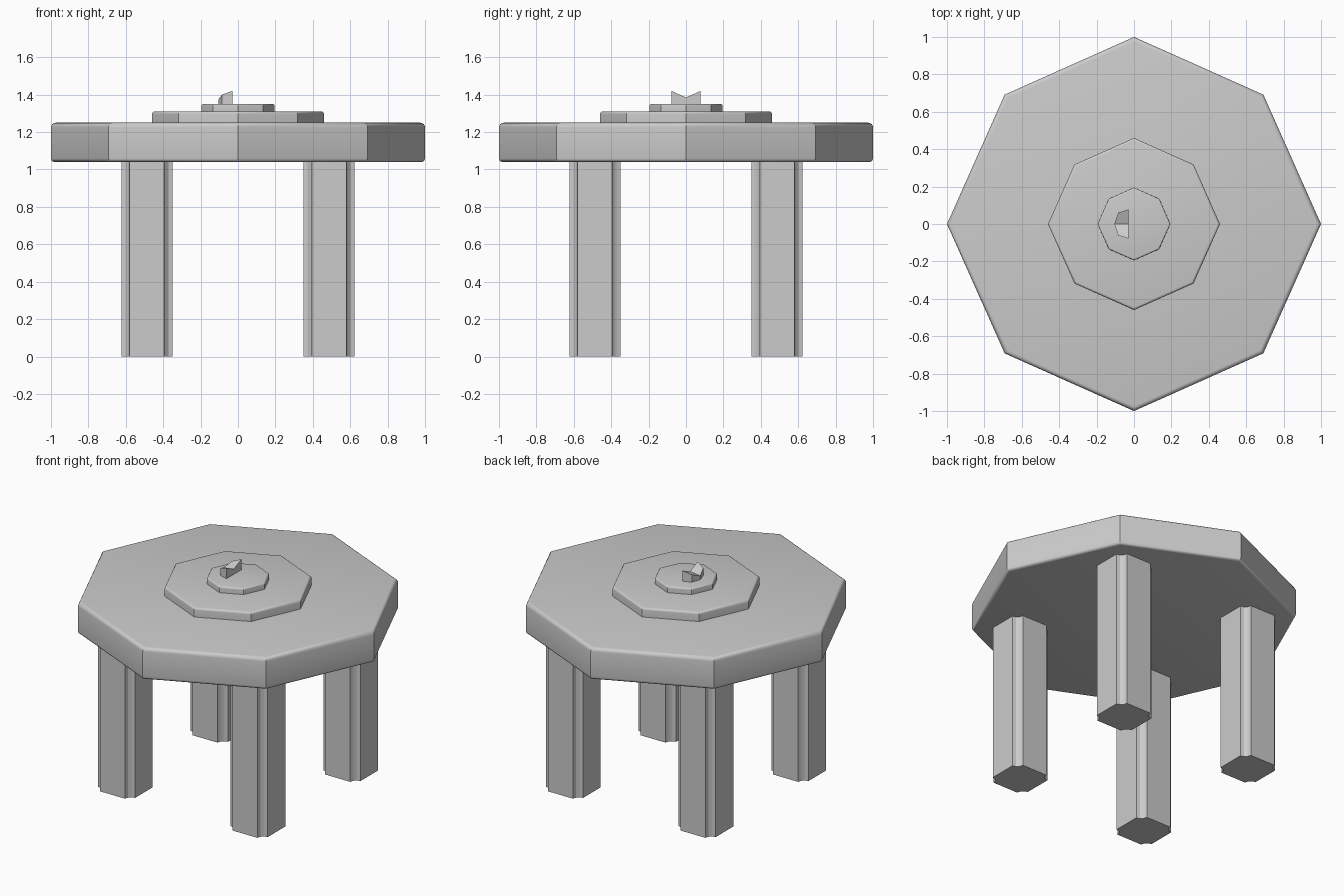
import bpy, bmesh
from math import sin, cos, pi, radians

if "Cube" in bpy.data.objects:
    bpy.data.objects.remove(bpy.data.objects["Cube"])


def finish(name, bm, smooth=True):
    bmesh.ops.recalc_face_normals(bm, faces=bm.faces)
    mesh = bpy.data.meshes.new(name)
    bm.to_mesh(mesh)
    bm.free()
    ob = bpy.data.objects.new(name, mesh)
    bpy.context.collection.objects.link(ob)
    if smooth:
        bpy.ops.object.select_all(action='DESELECT')
        ob.select_set(True)
        bpy.context.view_layer.objects.active = ob
        bpy.ops.object.shade_smooth_by_angle(angle=radians(30))
    return ob


def loft(bm, rings):
    # Skin a stack of closed rings and cap both ends
    loops = [[bm.verts.new(p) for p in ring] for ring in rings]
    n = len(loops[0])
    for a, b in zip(loops, loops[1:]):
        for i in range(n):
            j = (i + 1) % n
            bm.faces.new((a[i], a[j], b[j], b[i]))
    bm.faces.new(loops[0][::-1])
    bm.faces.new(loops[-1])


def octagon(r, z):
    # Diagonal corners sit slightly closer in than the axis corners
    return [(r * (0.978 if k % 2 else 1) * cos(k * pi / 4),
             r * (0.978 if k % 2 else 1) * sin(k * pi / 4), z) for k in range(8)]


def octagonal_slab(name, r, z0, z1, top_bevel, bottom_bevel=0.0):
    profile = []
    steps = [k * pi / 8 for k in range(5)]
    if bottom_bevel:
        b = bottom_bevel
        profile += [(r - b + b * sin(t), z0 + b - b * cos(t)) for t in steps]
    else:
        profile.append((r, z0))
    b = top_bevel
    profile += [(r - b + b * cos(t), z1 - b + b * sin(t)) for t in steps]
    bm = bmesh.new()
    loft(bm, [octagon(pr, pz) for pr, pz in profile])
    return finish(name, bm)


# Table top and the two raised tiers
octagonal_slab("table_top", 1.0, 1.04, 1.25, 0.025, 0.02)
octagonal_slab("large_tier", 0.46, 1.245, 1.31, 0.015)
octagonal_slab("small_tier", 0.195, 1.305, 1.35, 0.01)


# Legs: square posts with coved corners
def leg_section(cx, cy, z, h=0.137, c=0.045):
    pts = []
    for k in range(4):
        a = pi / 4 + k * pi / 2
        px = h if cos(a) > 0 else -h
        py = h if sin(a) > 0 else -h
        for s in range(4):
            t = a + pi + pi / 4 - s * pi / 6
            pts.append((cx + px + c * cos(t), cy + py + c * sin(t), z))
    return pts


for sx, side in ((-1, "left"), (1, "right")):
    for sy, end in ((-1, "front"), (1, "back")):
        bm = bmesh.new()
        loft(bm, [leg_section(sx * 0.487, sy * 0.487, z) for z in (0, 1.045)])
        finish(f"{end}_{side}_leg", bm)

# Small half-round finial with two raised points and a dip between
plan = [(-0.03, -0.078, 1.42), (-0.03, 0, 1.385), (-0.03, 0.078, 1.42),
        (-0.085, 0.06, 1.40), (-0.105, 0, 1.375), (-0.085, -0.06, 1.40)]
bm = bmesh.new()
low = [bm.verts.new((x, y, 1.345)) for x, y, z in plan]
top = [bm.verts.new(p) for p in plan]
for i in range(6):
    j = (i + 1) % 6
    bm.faces.new((low[i], low[j], top[j], top[i]))
bm.faces.new(low[::-1])
bm.faces.new((top[0], top[1], top[4], top[5]))
bm.faces.new((top[1], top[2], top[3], top[4]))
finish("finial", bm, smooth=False)
